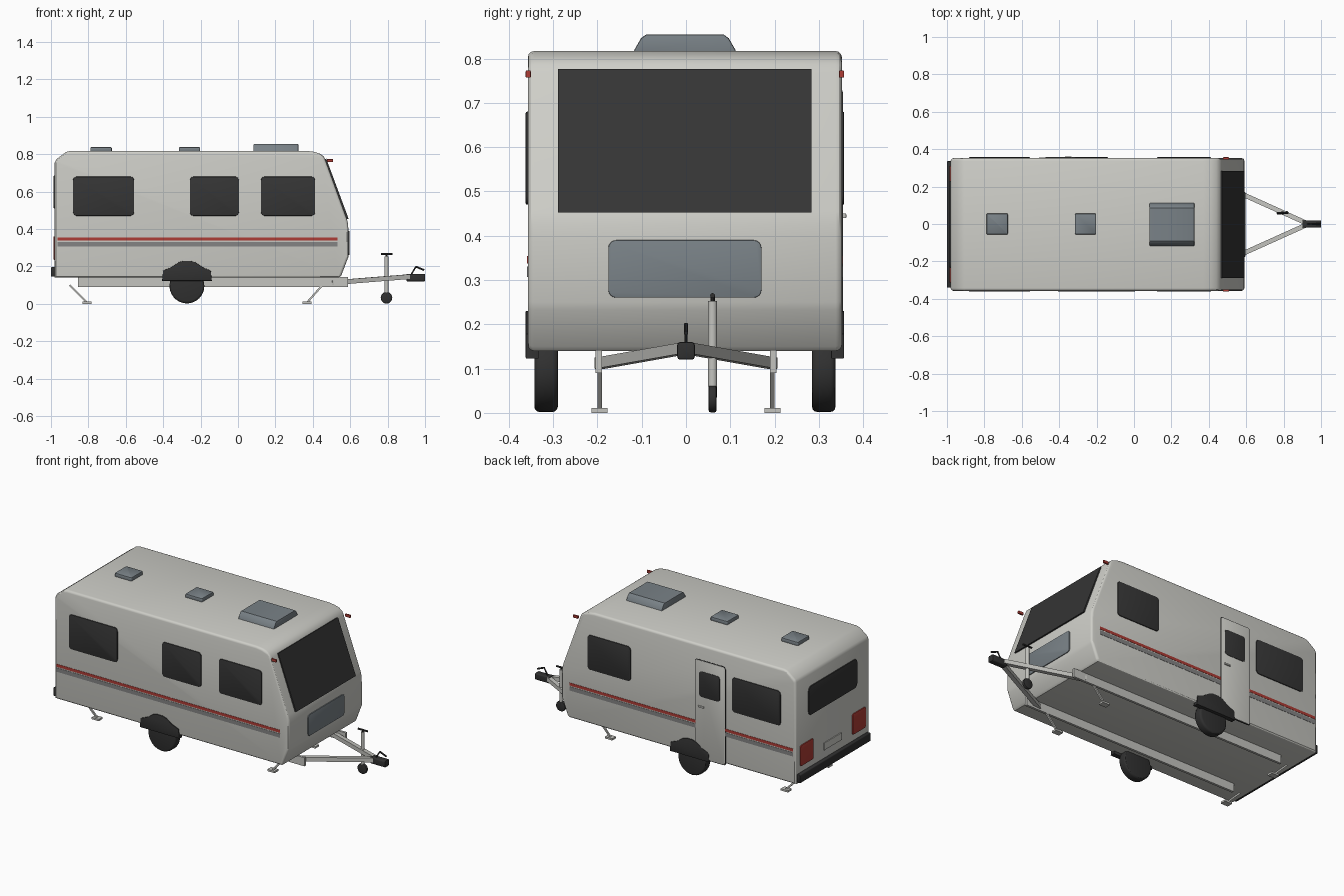
import bpy, bmesh, math
from mathutils import Vector, Matrix

cube = bpy.data.objects.get("Cube")
if cube:
    bpy.data.objects.remove(cube, do_unlink=True)


def material(name, r, g, b):
    m = bpy.data.materials.new(name)
    m.use_nodes = True
    m.diffuse_color = (r, g, b, 1)
    m.node_tree.nodes["Principled BSDF"].inputs["Base Color"].default_value = (r, g, b, 1)
    return m


shell = material("shell_grey", .62, .62, .58)
glass = material("dark_glass", .035, .035, .035)
rubber = material("black_rubber", .03, .03, .03)
panel_grey = material("blue_grey_plastic", .19, .22, .24)
stripe_grey = material("stripe_grey", .23, .23, .23)
red = material("red", .42, .045, .035)
steel = material("light_steel", .55, .55, .52)

MID = -.0025     # centre line of the shell
HALF = .3545     # half width of the shell
parts = []


def finish(name, bm, mat):
    bmesh.ops.recalc_face_normals(bm, faces=bm.faces[:])
    mesh = bpy.data.meshes.new(name)
    bm.to_mesh(mesh)
    bm.free()
    mesh.materials.append(mat)
    ob = bpy.data.objects.new(name, mesh)
    bpy.context.collection.objects.link(ob)
    parts.append(ob)
    return ob


def extrude(name, outline, axis, lo, hi, mat, bevel=0, segments=2):
    """Extrude a 2D outline along an axis, rounding the rims of both caps."""
    place = {"x": lambda u, v: (lo, u, v),
             "y": lambda u, v: (u, lo, v),
             "z": lambda u, v: (u, v, lo)}[axis]
    step = Vector([(hi - lo) * (axis == a) for a in "xyz"])
    bm = bmesh.new()
    cap = bm.faces.new([bm.verts.new(place(u, v)) for u, v in outline])
    res = bmesh.ops.extrude_face_region(bm, geom=[cap], use_keep_orig=True)
    moved = [g for g in res["geom"] if isinstance(g, bmesh.types.BMVert)]
    end = [g for g in res["geom"] if isinstance(g, bmesh.types.BMFace)][0]
    bmesh.ops.translate(bm, verts=moved, vec=step)
    bmesh.ops.recalc_face_normals(bm, faces=bm.faces[:])
    if bevel:
        rims = list(set(cap.edges) | set(end.edges))
        bmesh.ops.bevel(bm, geom=rims, offset=bevel, segments=segments,
                        profile=.5, affect="EDGES", clamp_overlap=True)
    return finish(name, bm, mat)


def rect(u0, u1, v0, v1, r=0):
    """Rectangle outline with rounded corners."""
    if not r:
        return [(u0, v0), (u1, v0), (u1, v1), (u0, v1)]
    corners = [(u1 - r, v1 - r), (u0 + r, v1 - r), (u0 + r, v0 + r), (u1 - r, v0 + r)]
    return [(cu + r * math.cos(a), cv + r * math.sin(a))
            for k, (cu, cv) in enumerate(corners)
            for a in [math.radians(90 * k + 22.5 * i) for i in range(5)]]


def circle(cu, cv, r, n=32):
    return [(cu + r * math.cos(math.tau * i / n), cv + r * math.sin(math.tau * i / n))
            for i in range(n)]


def bar(name, p, q, r, mat, sides=4):
    """Straight bar between two points; four sides make a square tube."""
    p, q = Vector(p), Vector(q)
    turn = (q - p).to_track_quat("Z", "Y").to_matrix().to_4x4()
    radius = r * math.sqrt(2) if sides == 4 else r
    bm = bmesh.new()
    bmesh.ops.create_cone(bm, cap_ends=True, segments=sides, radius1=radius, radius2=radius,
                          depth=(q - p).length,
                          matrix=Matrix.Translation((p + q) / 2) @ turn
                          @ Matrix.Rotation(math.pi / 4, 4, "Z"))
    return finish(name, bm, mat)


def side_panel(name, outline, s, depth, mat, bevel=0):
    """Panel standing proud of the left (s=1) or right (s=-1) wall."""
    return extrude(name, outline, "y", MID + s * (HALF - .004), MID + s * (HALF + depth), mat, bevel)


# Shell
profile = [(-.98, .14), (-.98, .755), (-.972, .772), (-.922, .81), (-.9, .817),
           (.37, .817), (.41, .812), (.44, .802), (.459, .787), (.468, .768),
           (.582, .455), (.589, .425), (.59, .39), (.59, .25), (.583, .232),
           (.552, .15), (.54, .14)]
extrude("shell", profile, "y", MID - HALF, MID + HALF, shell, .014, 3)

# Front window, front locker hatch
extrude("front_window", [(.46, .772), (.472, .776), (.592, .453), (.58, .453)],
        "y", MID - .286, MID + .286, glass)
extrude("front_hatch", rect(MID - .173, MID + .173, .26, .39, .018),
        "x", .58, .595, panel_grey, .002)

# Side walls
for s, side in ((1, "left"), (-1, "right")):
    spans = [(-.882, -.556), (.123, .412)]
    if s < 0:
        spans.append((-.257, .005))
    for i, (a, b) in enumerate(spans):
        side_panel(f"{side}_window_{i + 1}", rect(a, b, .47, .68, .02), s, .005, glass, .003)
    side_panel(f"{side}_red_stripe", rect(-.965, .532, .337, .354), s, .0015, red)
    side_panel(f"{side}_grey_stripe", rect(-.965, .532, .307, .331), s, .0015, stripe_grey)

    # Wheel and arch
    half_arch = [(.133, .123), (.127, .178), (.085, .195), (.045, .222), (.018, .23)]
    arch = [(-.273 + u, v) for u, v in half_arch]
    arch += [(-.273 - u, v) for u, v in reversed(half_arch)]
    extrude(f"{side}_wheel_arch", arch, "y", MID + s * .33, MID + s * .3595, rubber, .002)
    extrude(f"{side}_wheel", circle(-.273, .095, .093, 40), "y",
            MID + s * .287, MID + s * .34, rubber, .012, 3)

    # Front marker light
    extrude(f"{side}_marker", rect(.476, .508, .757, .773), "y",
            MID + s * .348, MID + s * .3595, red, .002)

    # Chassis rail and drawbar arm
    extrude(f"{side}_chassis_rail", rect(-.855, .588, .09, .142), "y",
            s * .19, s * .204, steel)
    bar(f"{side}_drawbar", (.5, s * .195, .112), (.915, s * .008, .145), .0125, steel)

    # Corner steadies
    for end, top, foot in (("front", .452, .37), ("rear", -.9, -.808)):
        bar(f"{side}_{end}_steady", (top, s * .195, .1), (foot, s * .195, .008), .005, steel)
        extrude(f"{side}_{end}_foot", rect(foot - .024, foot + .024, s * .195 - .018, s * .195 + .018),
                "z", 0, .011, steel)

    # Tail light
    extrude(f"{side}_tail_light", rect(MID + s * .25 - .062, MID + s * .25 + .062, .235, .36, .01),
            "x", -.986, -.975, red, .002)

# Entrance door on the left wall
side_panel("door_gap", rect(-.513, -.307, .13, .728, .014), 1, .001, rubber)
side_panel("door", rect(-.509, -.311, .134, .724, .012), 1, .003, shell, .001)
side_panel("door_window", rect(-.476, -.336, .505, .66, .018), 1, .005, glass, .002)
side_panel("door_handle", rect(-.37, -.333, .44, .45), 1, .01, steel, .002)

# Rear wall
extrude("rear_window", rect(MID - .232, MID + .232, .51, .685, .025), "x", -.986, -.975, glass, .003)
extrude("rear_plate", rect(MID - .085, MID + .085, .247, .29), "x", -.985, -.975, shell)
extrude("rear_bumper", rect(-1, -.975, .145, .197, .006), "y", MID - .338, MID + .338, rubber, .004)

# Roof hatches
for i, x in enumerate((-.732, -.259)):
    extrude(f"roof_hatch_{i + 1}", rect(x - .057, x + .057, -.056, .056, .006),
            "z", .81, .838, panel_grey, .006)
dome = [(.116, .81), (.114, .82), (.099, .846), (.088, .854)]
dome = [(MID + y, z) for y, z in dome] + [(MID - y, z) for y, z in reversed(dome)]
extrude("roof_skylight", dome, "x", .083, .323, panel_grey, .004)

# Coupling with lever
extrude("coupling", rect(-.02, .02, .12, .16, .008), "x", .9, 1, rubber, .004)
bar("coupling_lever_post", (.925, 0, .155), (.952, 0, .2), .004, rubber, 10)
bar("coupling_lever_grip", (.95, 0, .199), (.995, 0, .18), .005, rubber, 10)

# Jockey wheel
extrude("jockey_wheel", circle(.794, .032, .031, 24), "y", .051, .069, rubber, .005)
bar("jockey_fork", (.794, .06, .035), (.794, .06, .065), .01, rubber, 12)
bar("jockey_post", (.794, .06, .06), (.794, .06, .253), .0105, steel, 16)
bar("jockey_stem", (.794, .06, .25), (.794, .06, .265), .005, rubber, 10)
bar("jockey_handle", (.764, .06, .265), (.826, .06, .265), .0055, rubber, 10)

# Smooth shading with sharp edges kept
bpy.ops.object.select_all(action="DESELECT")
for ob in parts:
    ob.select_set(True)
bpy.context.view_layer.objects.active = parts[0]
bpy.ops.object.shade_smooth_by_angle(angle=math.radians(30))
